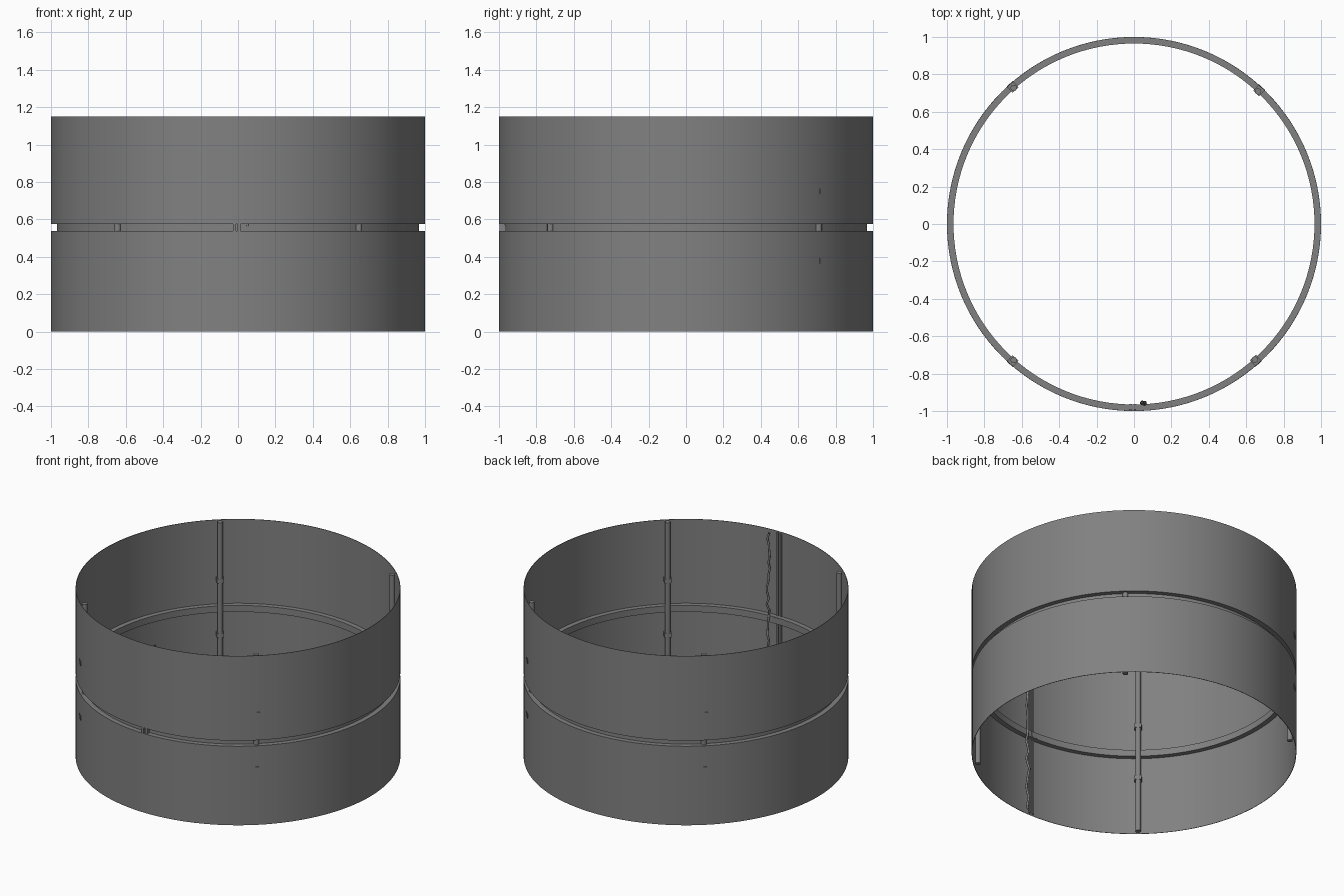
import bpy, bmesh, math, random
from mathutils import Matrix

if "Cube" in bpy.data.objects:
    bpy.data.objects.remove(bpy.data.objects["Cube"], do_unlink=True)

HEIGHT = 1.15
random.seed(4)

grey = bpy.data.materials.new("mid_grey")
grey.use_nodes = True
colour = (0.22, 0.22, 0.22, 1)
grey.diffuse_color = colour
grey.node_tree.nodes["Principled BSDF"].inputs["Base Color"].default_value = colour


def finish(bm, name, smooth=True):
    bmesh.ops.recalc_face_normals(bm, faces=bm.faces)
    mesh = bpy.data.meshes.new(name)
    bm.to_mesh(mesh)
    bm.free()
    mesh.materials.append(grey)
    obj = bpy.data.objects.new(name, mesh)
    bpy.context.collection.objects.link(obj)
    if smooth:
        bpy.ops.object.select_all(action="DESELECT")
        obj.select_set(True)
        bpy.context.view_layer.objects.active = obj
        bpy.ops.object.shade_smooth_by_angle(angle=math.radians(30))
    return obj


def box(name, size, matrix):
    bm = bmesh.new()
    bmesh.ops.create_cube(bm, size=1, matrix=matrix @ Matrix.Diagonal((*size, 1)))
    return finish(bm, name, False)


def revolve(name, profile, steps=128):
    bm = bmesh.new()
    rings = []
    for i in range(steps):
        a = 2 * math.pi * i / steps
        rings.append([bm.verts.new((r * math.cos(a), r * math.sin(a), z)) for r, z in profile])
    count = len(profile)
    for i in range(steps):
        p, q = rings[i], rings[(i + 1) % steps]
        for j in range(count):
            k = (j + 1) % count
            bm.faces.new((p[j], q[j], q[k], p[k]))
    return finish(bm, name)


# Thin drum wall with a groove pressed in around its middle
outer, groove, t = 1.0, 0.968, 0.003
low, high = 0.537, 0.575
revolve("drum_shell", [
    (outer, 0), (outer, low), (groove, low), (groove, high), (outer, high), (outer, HEIGHT),
    (outer - t, HEIGHT), (outer - t, high + t), (groove - t, high + t),
    (groove - t, low - t), (outer - t, low - t), (outer - t, 0)])

# Upright rods with two clamps each
for name, degrees in (("back_left", 46.9), ("back_right", 131.5),
                      ("front_right", 228.5), ("front_left", 311.7)):
    turn = Matrix.Rotation(math.radians(degrees), 4, "Z")
    bm = bmesh.new()
    bmesh.ops.create_cone(bm, cap_ends=True, segments=16, radius1=0.017, radius2=0.017,
                          depth=HEIGHT - 0.006,
                          matrix=turn @ Matrix.Translation((0.971, 0, HEIGHT / 2)))
    finish(bm, name + "_rod")
    for level, z in (("lower", 0.38), ("upper", 0.75)):
        box(f"{name}_{level}_clamp", (0.046, 0.044, 0.03),
            turn @ Matrix.Translation((0.979, 0, z)))

# Seam strip inside the front wall, and its joint in the groove
for side, x in (("right", -0.02), ("left", 0.006)):
    box(side + "_seam_strip", (0.012, 0.008, HEIGHT - 0.02),
        Matrix.Translation((x, -0.993, HEIGHT / 2)))
    box(side + "_seam_joint", (0.016, 0.03, high - low),
        Matrix.Translation((x, -0.977, (low + high) / 2)))

# Loose cable hanging down the inside of the front wall
curve = bpy.data.curves.new("cable", "CURVE")
curve.dimensions = "3D"
curve.bevel_depth = 0.007
curve.bevel_resolution = 2
curve.materials.append(grey)
spline = curve.splines.new("POLY")
steps = 28
spline.points.add(steps)
for i, point in enumerate(spline.points):
    point.co = (0.05 + random.uniform(-0.012, 0.012), -0.958 + random.uniform(-0.008, 0.008),
                0.01 + (HEIGHT - 0.02) * i / steps, 1)
bpy.context.collection.objects.link(bpy.data.objects.new("cable", curve))
